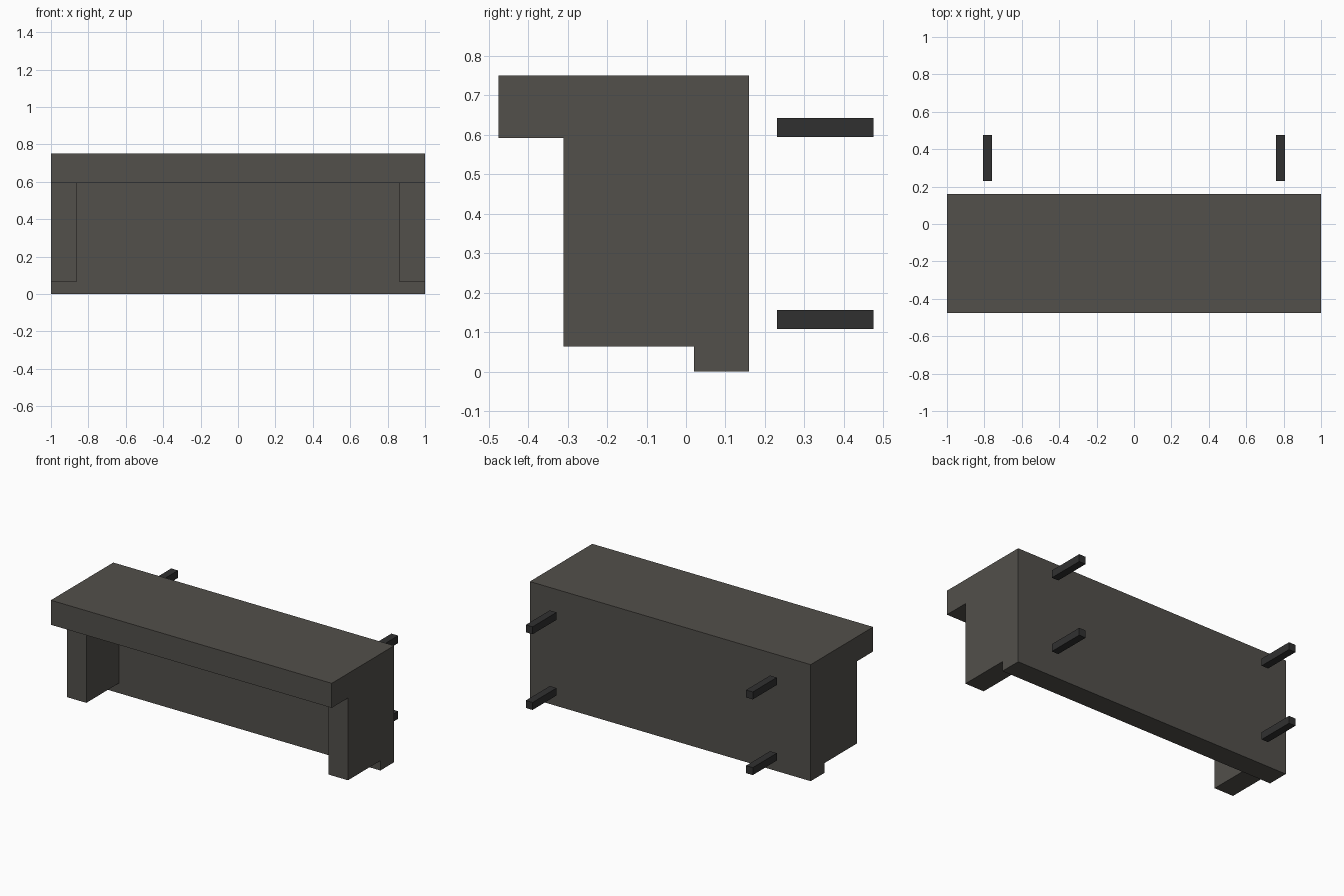
import bpy, bmesh

if "Cube" in bpy.data.objects:
    bpy.data.objects.remove(bpy.data.objects["Cube"])


def material(name, rgb):
    m = bpy.data.materials.new(name)
    m.diffuse_color = (*rgb, 1)
    m.use_nodes = True
    m.node_tree.nodes["Principled BSDF"].inputs["Base Color"].default_value = m.diffuse_color
    return m


def add_object(name, bm, mat=None):
    bmesh.ops.recalc_face_normals(bm, faces=bm.faces)
    me = bpy.data.meshes.new(name)
    bm.to_mesh(me)
    bm.free()
    ob = bpy.data.objects.new(name, me)
    bpy.context.collection.objects.link(ob)
    if mat:
        me.materials.append(mat)
    return ob


def extruded(name, profile, x0, x1, mat=None):
    """Extrude a (y, z) side profile from x0 to x1."""
    bm = bmesh.new()
    face = bm.faces.new([bm.verts.new((x0, y, z)) for y, z in profile])
    new = bmesh.ops.extrude_face_region(bm, geom=[face])["geom"]
    moved = [v for v in new if isinstance(v, bmesh.types.BMVert)]
    bmesh.ops.translate(bm, verts=moved, vec=(x1 - x0, 0, 0))
    return add_object(name, bm, mat)


def rect(y0, y1, z0, z1):
    return [(y0, z0), (y1, z0), (y1, z1), (y0, z1)]


BODY = material("warm_grey", (0.084, 0.079, 0.07))
DARK = material("dark_grey", (0.03, 0.03, 0.03))
PANEL_Y, LEG_Y, FRONT_Y, BACK_Y = 0.02, -0.31, -0.475, 0.16
LEG_Z, SLAB_Z, TOP_Z = 0.063, 0.592, 0.75

# Counter body: overhanging top, side legs and deeper back panel in one profile
profile = [(BACK_Y, 0), (BACK_Y, TOP_Z), (FRONT_Y, TOP_Z), (FRONT_Y, SLAB_Z),
           (LEG_Y, SLAB_Z), (LEG_Y, LEG_Z), (PANEL_Y, LEG_Z), (PANEL_Y, 0)]
body = extruded("counter_body", profile, -1, 1, BODY)

# Open space between the legs, under the top
cutter = extruded("opening_cutter", rect(-0.8, PANEL_Y, -0.2, SLAB_Z), -0.863, 0.863)
cutter.hide_render = True
cut = body.modifiers.new("opening", "BOOLEAN")
cut.operation = "DIFFERENCE"
cut.solver = "EXACT"
cut.object = cutter
depsgraph = bpy.context.evaluated_depsgraph_get()
body.data = bpy.data.meshes.new_from_object(body.evaluated_get(depsgraph))
body.modifiers.clear()
bpy.data.objects.remove(cutter)

# Four square mounting pegs standing off behind the panel
for side, x in (("left", -0.784), ("right", 0.784)):
    for level, z in (("lower", 0.132), ("upper", 0.619)):
        extruded(f"{side}_{level}_peg", rect(0.231, 0.475, z - 0.024, z + 0.024),
                 x - 0.024, x + 0.024, DARK)
